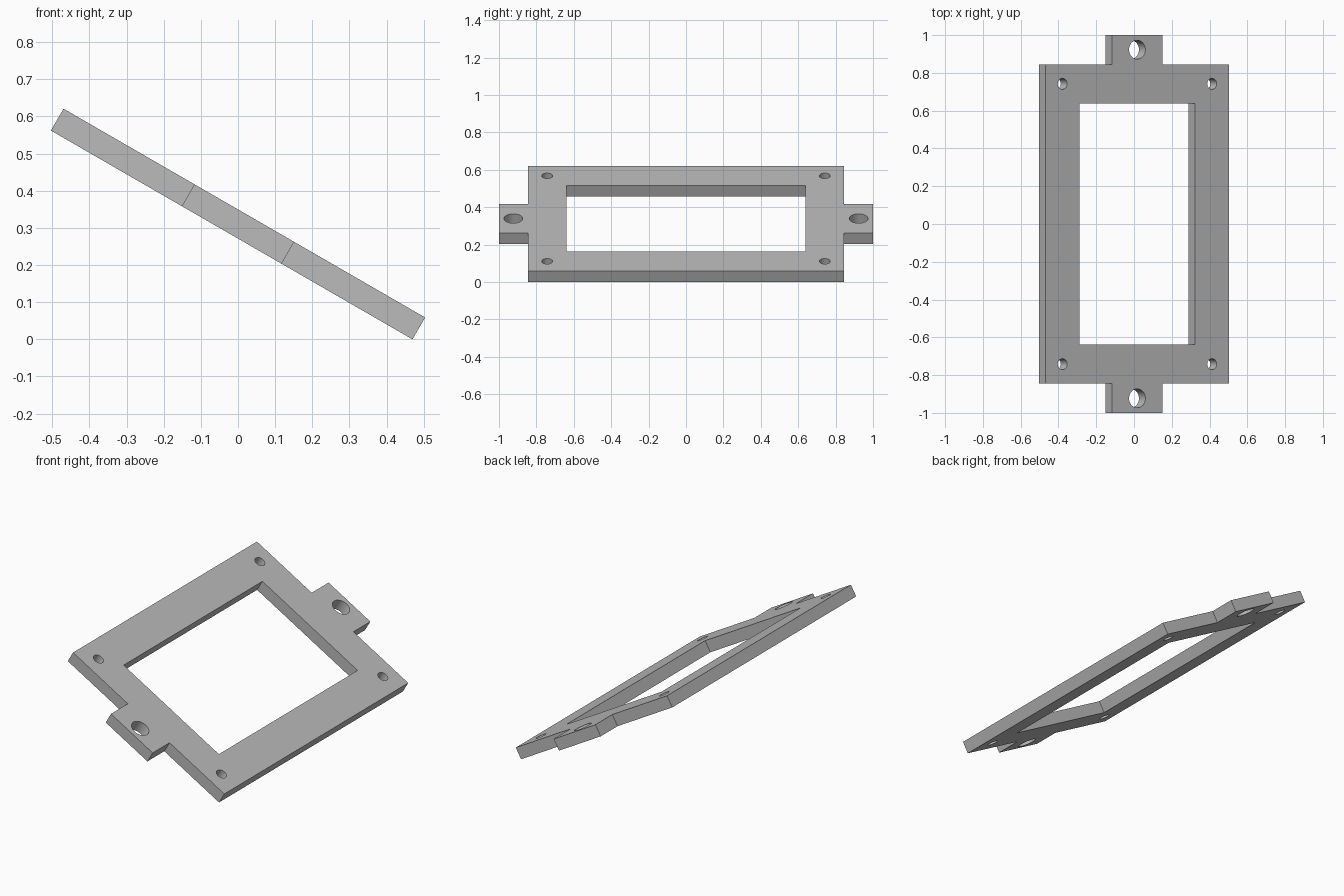
import bpy, bmesh, math
from mathutils import Matrix

cube = bpy.data.objects.get("Cube")
if cube:
    bpy.data.objects.remove(cube, do_unlink=True)

THICK = 0.068
HALF_W, HALF_L = 0.562, 0.845      # frame half sizes
TAB_W, TAB_END = 0.155, 1.0        # mounting tab half width and reach
TILT = math.radians(30)

grey = bpy.data.materials.new("plain grey")
grey.use_nodes = True
colour = (0.5, 0.5, 0.5, 1)
grey.diffuse_color = colour
grey.node_tree.nodes["Principled BSDF"].inputs["Base Color"].default_value = colour

bm = bmesh.new()


def loop(points):
    """Add a closed loop of edges in the plate's plane."""
    verts = [bm.verts.new((x, y, 0)) for x, y in points]
    for a, b in zip(verts, verts[1:] + verts[:1]):
        bm.edges.new((a, b))


def circle(cx, cy, r, n=32):
    angles = [math.tau * i / n for i in range(n)]
    loop([(cx + r * math.cos(a), cy + r * math.sin(a)) for a in angles])


# Outline with a tab at each end
half = [(HALF_W, HALF_L), (TAB_W, HALF_L), (TAB_W, TAB_END)]
end = half + [(-x, y) for x, y in reversed(half)]
loop(end + [(-x, -y) for x, y in end])

# Central window
loop([(0.354, 0.638), (-0.354, 0.638), (-0.354, -0.638), (0.354, -0.638)])

# Tab holes and corner screw holes
for sy in (1, -1):
    circle(0, sy * 0.923, 0.05)
    for sx in (1, -1):
        circle(sx * 0.457, sy * 0.742, 0.029)

# Fill around the openings and thicken
bmesh.ops.triangle_fill(bm, use_beauty=True, use_dissolve=False, edges=bm.edges[:])
top = bmesh.ops.extrude_face_region(bm, geom=bm.faces[:], use_keep_orig=True)
bmesh.ops.translate(bm, vec=(0, 0, THICK),
                    verts=[v for v in top["geom"] if isinstance(v, bmesh.types.BMVert)])
bmesh.ops.recalc_face_normals(bm, faces=bm.faces[:])

# Tilt about the long axis and rest the low edge on the ground
bmesh.ops.translate(bm, vec=(0, 0, -THICK / 2), verts=bm.verts[:])
bmesh.ops.rotate(bm, matrix=Matrix.Rotation(TILT, 3, "Y"), verts=bm.verts[:])
bmesh.ops.translate(bm, vec=(0, 0, -min(v.co.z for v in bm.verts)), verts=bm.verts[:])

mesh = bpy.data.meshes.new("mounting_frame")
bm.to_mesh(mesh)
bm.free()
mesh.materials.append(grey)
frame = bpy.data.objects.new("mounting_frame", mesh)
bpy.context.collection.objects.link(frame)

# Smooth hole walls, crisp edges
bpy.ops.object.select_all(action="DESELECT")
frame.select_set(True)
bpy.context.view_layer.objects.active = frame
bpy.ops.object.shade_smooth_by_angle(angle=math.radians(30))
